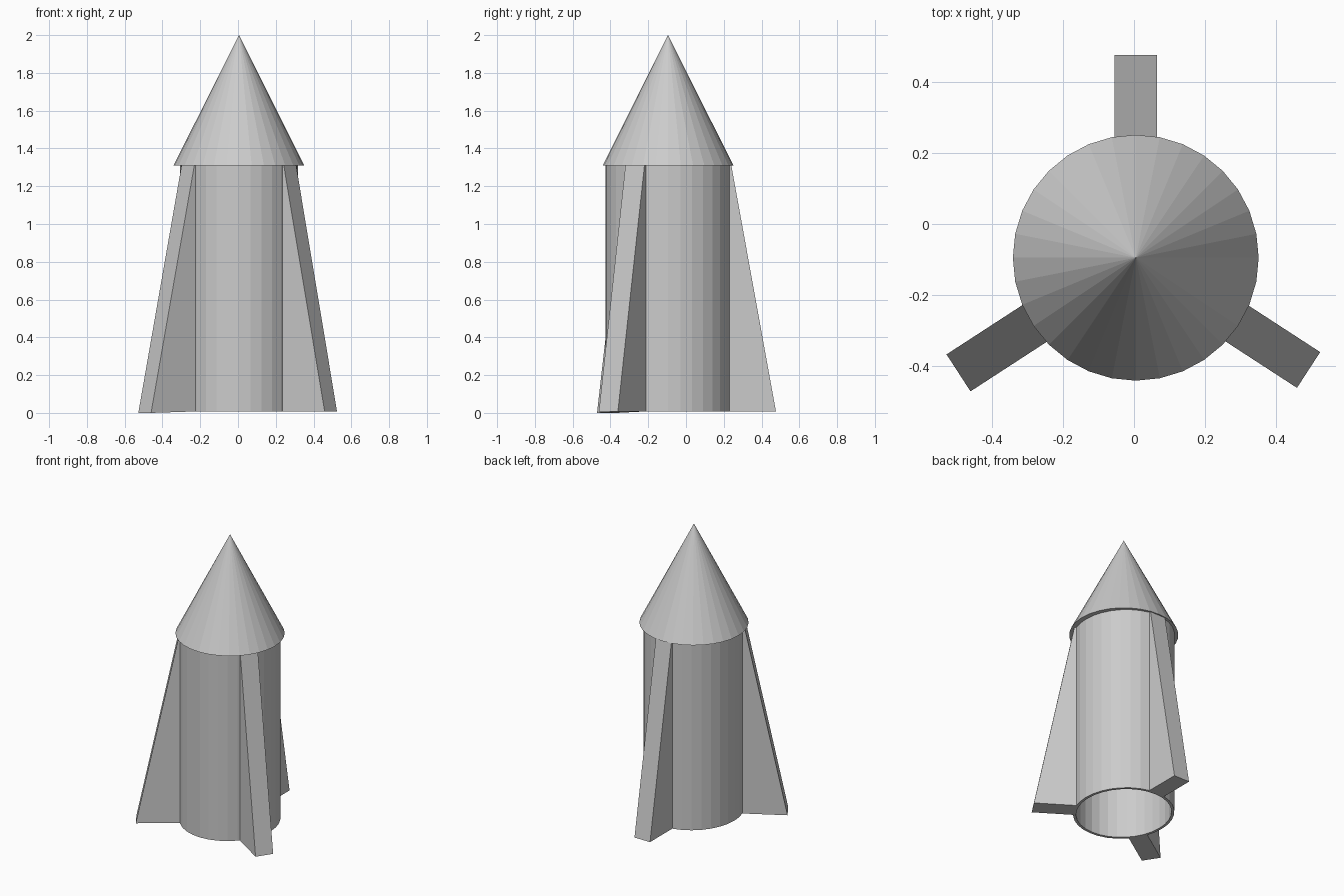
import bpy, bmesh
from math import sin, cos, pi, radians, hypot

if "Cube" in bpy.data.objects:
    bpy.data.objects.remove(bpy.data.objects["Cube"])

CX, CY = 0.005, -0.095      # rocket axis
RX, RY = 0.313, 0.331       # body half widths
WALL, Z0, Z1, SIDES = 0.018, 0.008, 1.31, 32


def make_object(name, verts, faces):
    mesh = bpy.data.meshes.new(name)
    mesh.from_pydata(verts, [], faces)
    bm = bmesh.new()
    bm.from_mesh(mesh)
    bmesh.ops.recalc_face_normals(bm, faces=bm.faces)
    bm.to_mesh(mesh)
    bm.free()
    obj = bpy.data.objects.new(name, mesh)
    bpy.context.collection.objects.link(obj)
    return obj


def ring(rx, ry, z):
    return [(CX + rx * cos(2 * pi * i / SIDES), CY + ry * sin(2 * pi * i / SIDES), z)
            for i in range(SIDES)]


# Nose cone with flat underside
make_object("nose_cone", ring(0.346, 0.346, Z1) + [(CX, CY, 2.0)],
            [(i, (i + 1) % SIDES, SIDES) for i in range(SIDES)] + [tuple(range(SIDES))])

# Hollow body tube: closed loop of outer and inner rings
rings = [(0, Z0), (0, Z1), (WALL, Z1), (WALL, Z0)]
verts = [v for inset, z in rings for v in ring(RX - inset, RY - inset, z)]
faces = [(k * SIDES + i, k * SIDES + (i + 1) % SIDES,
          (k + 1) % 4 * SIDES + (i + 1) % SIDES, (k + 1) % 4 * SIDES + i)
         for k in range(4) for i in range(SIDES)]
make_object("body_tube", verts, faces)


# Tapered fins, set into the tube wall
def fin(name, degrees, reach, half):
    c, s = cos(radians(degrees)), sin(radians(degrees))
    r = 1 / hypot(c / RX, s / RY)
    profile = [(r - 0.011, Z0), (reach, 0.0 if degrees > 180 else Z0),
               (r + 0.004, Z1), (r - 0.011, Z1)]
    verts = [(CX + d * c - t * s, CY + d * s + t * c, z)
             for t in (-half, half) for d, z in profile]
    faces = [(0, 1, 2, 3), (7, 6, 5, 4)]
    faces += [(i, (i + 1) % 4, (i + 1) % 4 + 4, i + 4) for i in range(4)]
    make_object(name, verts, faces)


fin("back_fin", 90, 0.571, 0.06)
fin("left_fin", 213, 0.595, 0.062)
fin("right_fin", -33, 0.58, 0.06)
